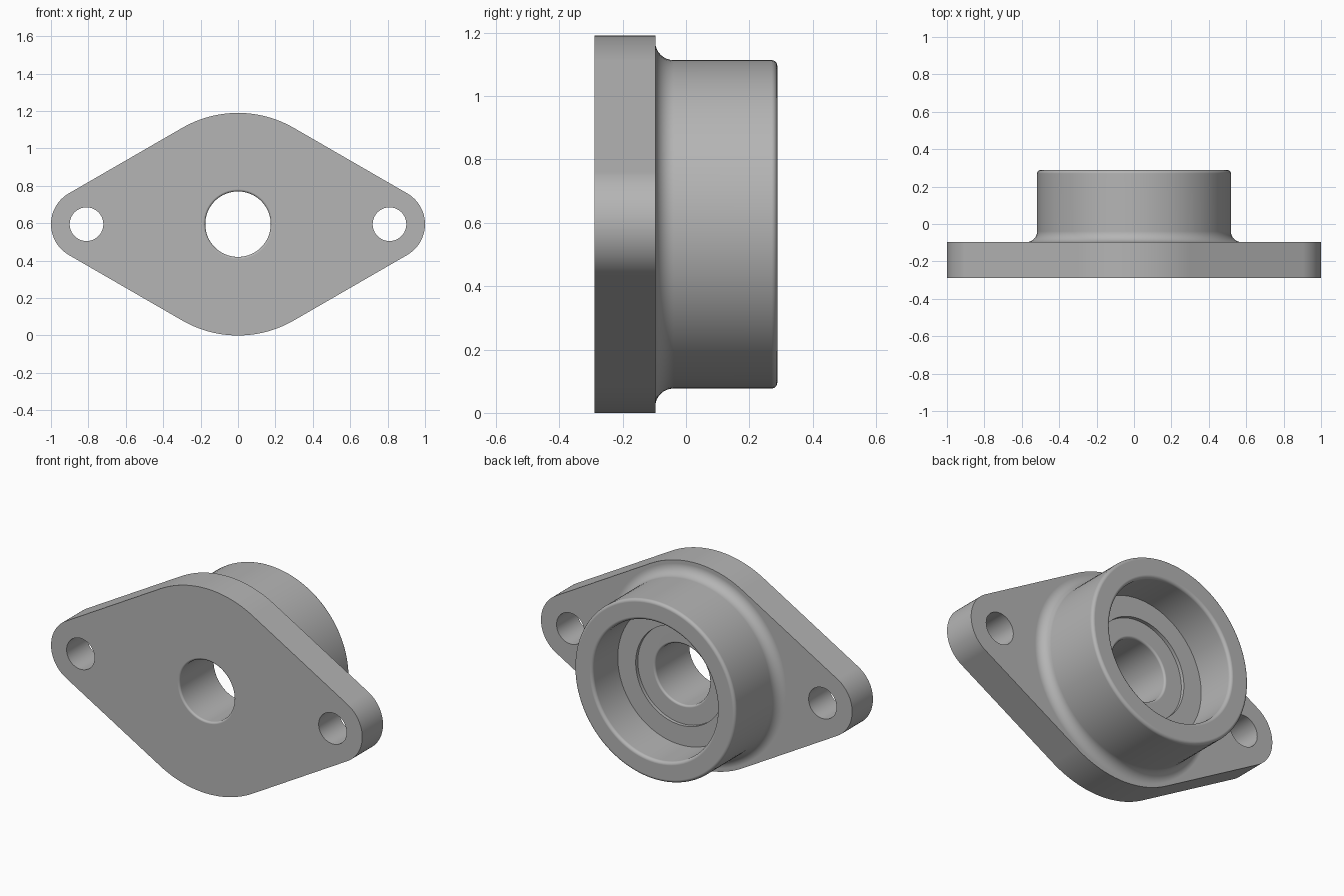
import bpy, bmesh, math

if "Cube" in bpy.data.objects:
    bpy.data.objects.remove(bpy.data.objects["Cube"])

CZ = 0.595            # height of the main axis
Y_FRONT, Y_PLATE, Y_BACK = -0.288, -0.097, 0.288

steel = bpy.data.materials.new("grey_steel")
steel.diffuse_color = (0.46, 0.46, 0.46, 1)
steel.use_nodes = True
steel.node_tree.nodes["Principled BSDF"].inputs["Base Color"].default_value = steel.diffuse_color


def finish(name, bm):
    bmesh.ops.remove_doubles(bm, verts=bm.verts, dist=1e-5)
    bmesh.ops.recalc_face_normals(bm, faces=bm.faces)
    me = bpy.data.meshes.new(name)
    bm.to_mesh(me)
    bm.free()
    me.materials.append(steel)
    ob = bpy.data.objects.new(name, me)
    bpy.context.collection.objects.link(ob)
    return ob


def arc(cr, cy, r, a0, a1, n=6):
    """Rounded corner in the (radius, y) profile plane."""
    return [(cr + r * math.cos(math.radians(a0 + (a1 - a0) * i / n)),
             cy + r * math.sin(math.radians(a0 + (a1 - a0) * i / n))) for i in range(n + 1)]


def lathe(name, profile, x=0.0, steps=96):
    """Solid of revolution about the y direction, capped at both ends."""
    bm = bmesh.new()
    rings = []
    for r, y in profile:
        rings.append([bm.verts.new((x + r * math.cos(2 * math.pi * k / steps), y,
                                    CZ + r * math.sin(2 * math.pi * k / steps)))
                      for k in range(steps)])
    for a, b in zip(rings, rings[1:]):
        for k in range(steps):
            j = (k + 1) % steps
            bm.faces.new((a[k], a[j], b[j], b[k]))
    bm.faces.new(rings[0])
    bm.faces.new(rings[-1])
    return finish(name, bm)


def combine(target, other, op):
    m = target.modifiers.new(op.lower(), 'BOOLEAN')
    m.operation, m.object, m.solver = op, other, 'EXACT'
    bpy.context.view_layer.objects.active = target
    bpy.ops.object.modifier_apply(modifier=m.name)
    bpy.data.objects.remove(other)


# Flange plate: large centre arc and two small end arcs joined by tangents
outline = []
for cx, r, a0, a1, n in ((0.81, 0.19, -60, 60, 24), (0, CZ, 60, 120, 24),
                         (-0.81, 0.19, 120, 240, 24), (0, CZ, 240, 300, 24)):
    for i in range(n + 1):
        a = math.radians(a0 + (a1 - a0) * i / n)
        outline.append((cx + r * math.cos(a), CZ + r * math.sin(a)))
bm = bmesh.new()
face = bm.faces.new([bm.verts.new((x, Y_FRONT, z)) for x, z in outline])
ext = bmesh.ops.extrude_face_region(bm, geom=[face])
bmesh.ops.translate(bm, vec=(0, Y_PLATE - Y_FRONT, 0),
                    verts=[v for v in ext["geom"] if isinstance(v, bmesh.types.BMVert)])
housing = finish("flanged_housing", bm)

# Round boss with a fillet at its root and a rounded rim
boss = lathe("boss", [(0.576, -0.2)]
             + arc(0.576, Y_PLATE + 0.058, 0.058, 270, 180, 8)
             + arc(0.518 - 0.018, Y_BACK - 0.018, 0.018, 0, 90))
combine(housing, boss, 'UNION')

# Stepped bore: shaft hole, shallow recess and wide seat, with rounded mouths
bore = lathe("bore_cutter", [(0.187, -0.4)]
             + arc(0.187, Y_FRONT + 0.012, 0.012, 270, 180)
             + arc(0.187, 0.035 - 0.012, 0.012, 180, 90)
             + [(0.285, 0.035), (0.285, 0.055), (0.40, 0.055)]
             + arc(0.418, Y_BACK - 0.018, 0.018, 180, 90) + [(0.418, 0.4)])
combine(housing, bore, 'DIFFERENCE')

# Bolt holes
for side in (-1, 1):
    hole = lathe("bolt_hole_cutter", [(0.09, -0.5), (0.09, 0.1)], side * 0.81, 48)
    combine(housing, hole, 'DIFFERENCE')

# Smooth curved walls, keep flat faces flat
bpy.ops.object.select_all(action='DESELECT')
housing.select_set(True)
bpy.context.view_layer.objects.active = housing
bpy.ops.object.shade_smooth_by_angle(angle=math.radians(30))
wn = housing.modifiers.new("weighted_normals", 'WEIGHTED_NORMAL')
wn.keep_sharp = True
